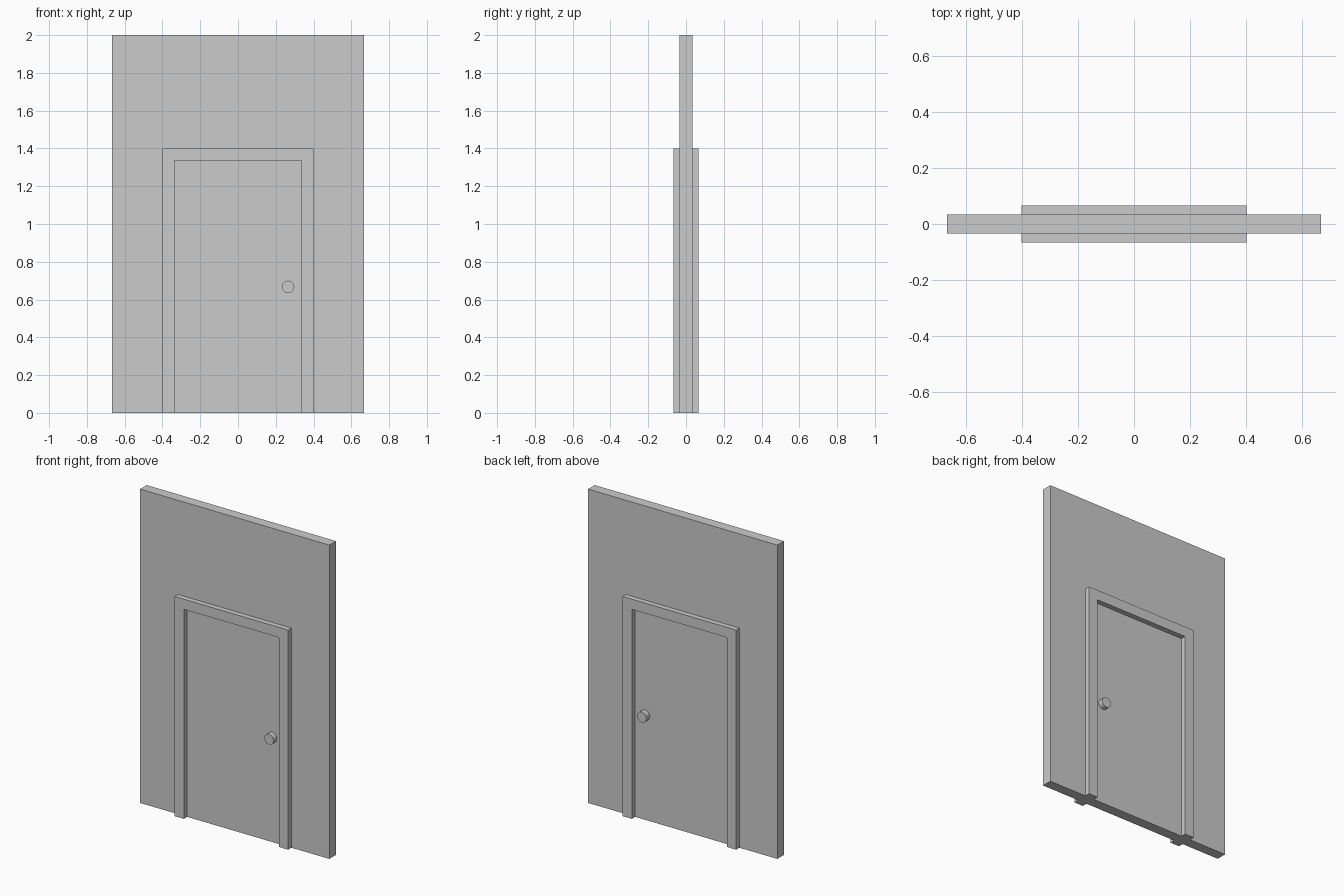
import bpy, bmesh, math
from mathutils import Matrix

if "Cube" in bpy.data.objects:
    bpy.data.objects.remove(bpy.data.objects["Cube"])

WALL_Y = 0.0333    # half thickness of wall and flush door
FRAME_Y = 0.0667   # how far the frame and knobs reach out


def finish(name, bm):
    bmesh.ops.recalc_face_normals(bm, faces=bm.faces)
    mesh = bpy.data.meshes.new(name)
    bm.to_mesh(mesh)
    bm.free()
    obj = bpy.data.objects.new(name, mesh)
    bpy.context.collection.objects.link(obj)
    return obj


def extruded(name, outline, y0, y1):
    """Closed x/z outline extruded from y0 to y1."""
    bm = bmesh.new()
    face = bm.faces.new([bm.verts.new((x, y0, z)) for x, z in outline])
    new = bmesh.ops.extrude_face_region(bm, geom=[face])["geom"]
    verts = [v for v in new if isinstance(v, bmesh.types.BMVert)]
    bmesh.ops.translate(bm, verts=verts, vec=(0, y1 - y0, 0))
    return finish(name, bm)


def knob(name, side):
    depth = FRAME_Y - WALL_Y
    bm = bmesh.new()
    place = (Matrix.Translation((0.265, side * (WALL_Y + depth / 2), 0.667))
             @ Matrix.Rotation(math.pi / 2, 4, 'X'))
    bmesh.ops.create_cone(bm, cap_ends=True, segments=12, radius1=0.0333,
                          radius2=0.0333, depth=depth, matrix=place)
    return finish(name, bm)


# wall panel with flush door
extruded("wall_and_door", [(-0.667, 0), (0.667, 0), (0.667, 2), (-0.667, 2)],
         -WALL_Y, WALL_Y)

# door frame and knob on each side
frame = [(-0.4, 0), (-0.4, 1.4), (0.4, 1.4), (0.4, 0),
         (0.335, 0), (0.335, 1.335), (-0.335, 1.335), (-0.335, 0)]
for label, side in (("front", -1), ("back", 1)):
    extruded(label + "_door_frame", frame, side * WALL_Y, side * FRAME_Y)
    knob(label + "_knob", side)
